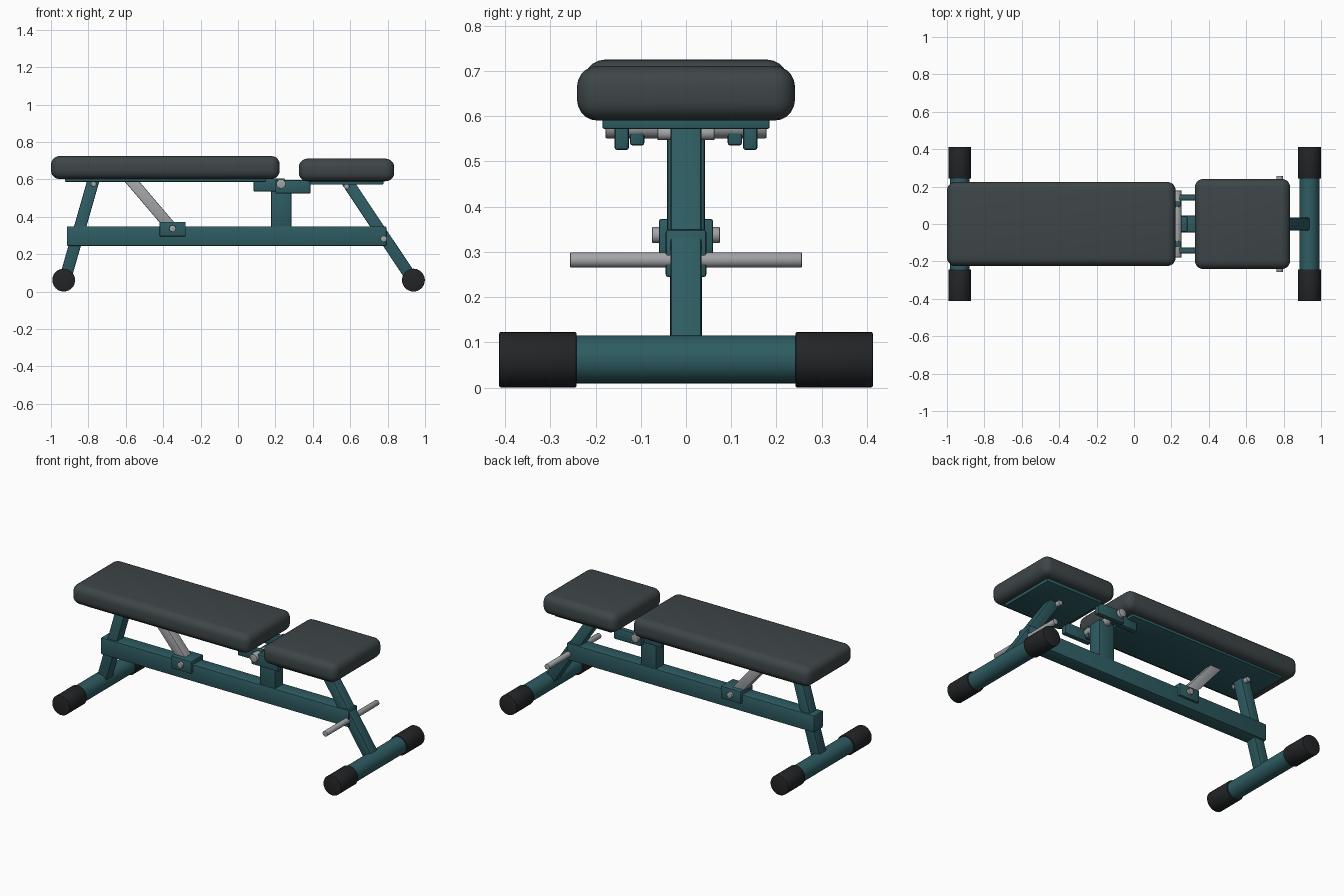
import bpy, math
from mathutils import Vector

if "Cube" in bpy.data.objects:
    bpy.data.objects.remove(bpy.data.objects["Cube"])


def mat(name, rgb):
    m = bpy.data.materials.new(name)
    m.diffuse_color = (*rgb, 1)
    m.use_nodes = True
    m.node_tree.nodes["Principled BSDF"].inputs["Base Color"].default_value = m.diffuse_color
    return m


TEAL = mat("teal_paint", (0.027, 0.107, 0.122))
PAD = mat("dark_upholstery", (0.048, 0.061, 0.065))
RUBBER = mat("black_rubber", (0.016, 0.018, 0.02))
STEEL = mat("steel", (0.36, 0.37, 0.38))


def finish(o, name, m, bevel=0, segments=2):
    o.name = name
    o.data.materials.append(m)
    bpy.ops.object.transform_apply(location=False, rotation=False, scale=True)
    if bevel:
        b = o.modifiers.new("bevel", 'BEVEL')
        b.width, b.segments = bevel, segments
        bpy.ops.object.modifier_apply(modifier=b.name)
    bpy.ops.object.shade_smooth_by_angle(angle=math.radians(35))
    return o


def box(name, x, y, z, m, bevel=0.006, segments=2):
    """Box given by its (min, max) range on each axis."""
    bpy.ops.mesh.primitive_cube_add(size=1, location=[sum(r) / 2 for r in (x, y, z)])
    o = bpy.context.object
    o.scale = [r[1] - r[0] for r in (x, y, z)]
    return finish(o, name, m, bevel, segments)


def bar(name, a, b, thick, width, m):
    """Rectangular tube between two (x, z) points."""
    d = Vector((b[0] - a[0], 0, b[1] - a[1]))
    bpy.ops.mesh.primitive_cube_add(size=1, location=((a[0] + b[0]) / 2, 0, (a[1] + b[1]) / 2))
    o = bpy.context.object
    o.scale = (thick, width, d.length)
    o.rotation_euler = (0, math.atan2(d.x, d.z), 0)
    return finish(o, name, m, 0.005)


def rod(name, x, z, r, y0, y1, m, bevel=0.0):
    """Cylinder running along y."""
    bpy.ops.mesh.primitive_cylinder_add(vertices=32, radius=r, depth=y1 - y0,
                                        location=(x, (y0 + y1) / 2, z),
                                        rotation=(math.pi / 2, 0, 0))
    return finish(bpy.context.object, name, m, bevel)


# Pads and their support plates
box("back_pad", (-1.0, 0.223), (-0.225, 0.225), (0.602, 0.725), PAD, 0.046, 5)
box("seat_pad", (0.325, 0.835), (-0.241, 0.241), (0.59, 0.711), PAD, 0.046, 5)
box("back_plate", (-0.925, 0.15), (-0.17, 0.17), (0.587, 0.61), TEAL, 0.004)
box("seat_plate", (0.385, 0.777), (-0.185, 0.185), (0.572, 0.6), TEAL, 0.004)

# Main frame
box("main_beam", (-0.915, 0.793), (-0.045, 0.045), (0.244, 0.349), TEAL)
box("hinge_post", (0.177, 0.285), (-0.042, 0.042), (0.34, 0.575), TEAL)
bar("rear_leg", (-0.926, 0.061), (-0.773, 0.595), 0.064, 0.07, TEAL)
bar("front_leg", (0.936, 0.061), (0.582, 0.59), 0.063, 0.068, TEAL)

# Floor crossbars with rubber ends
for end, x in (("rear", -0.932), ("front", 0.938)):
    rod(end + "_crossbar", x, 0.062, 0.053, -0.3, 0.3, TEAL)
    for side, s in (("left", -1), ("right", 1)):
        y0, y1 = sorted((s * 0.242, s * 0.413))
        rod(f"{end}_{side}_foot_cap", x, 0.0615, 0.061, y0, y1, RUBBER, 0.003)

# Adjusting strut and its bracket
bar("adjusting_strut", (-0.585, 0.61), (-0.352, 0.337), 0.06, 0.06, STEEL)
box("strut_bracket", (-0.42, -0.28), (-0.06, 0.06), (0.295, 0.373), TEAL)
rod("strut_pin", -0.35, 0.337, 0.018, -0.075, 0.075, STEEL, 0.002)

# Hinge arms on both sides
for side, s in (("left", -1), ("right", 1)):
    box(side + "_back_arm", (0.083, 0.25), sorted((s * 0.092, s * 0.124)), (0.535, 0.606), TEAL)
    box(side + "_seat_arm", (0.2, 0.388), sorted((s * 0.126, s * 0.158)), (0.525, 0.597), TEAL)

# Pins and front handle bar
rod("hinge_pin", 0.23, 0.576, 0.025, -0.178, 0.178, STEEL, 0.002)
rod("seat_pin", 0.58, 0.562, 0.015, -0.063, 0.063, STEEL, 0.002)
rod("rear_leg_pin", -0.772, 0.576, 0.015, -0.063, 0.063, STEEL, 0.002)
rod("handle_bar", 0.779, 0.282, 0.017, -0.256, 0.256, STEEL, 0.002)
